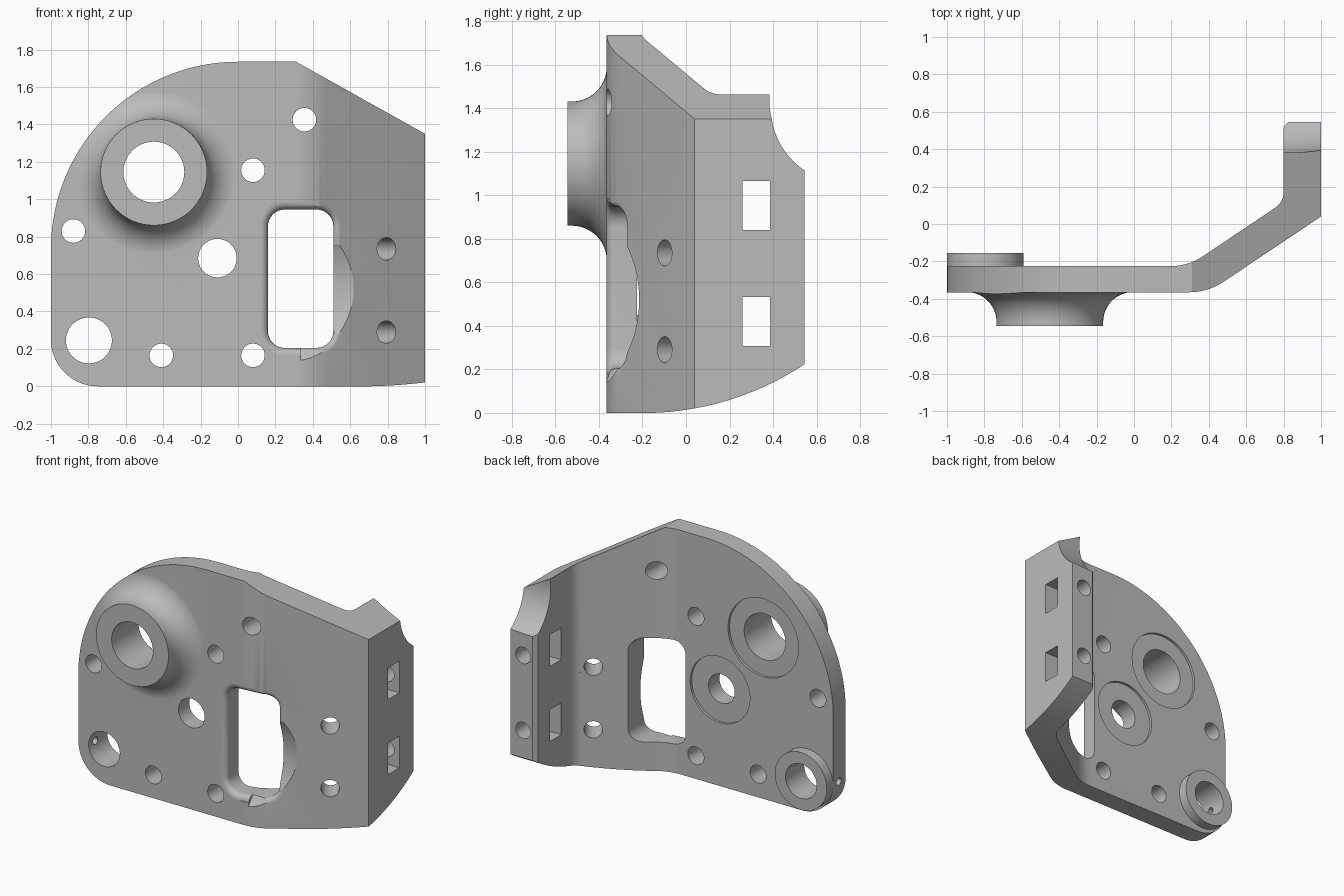
import bpy, bmesh
from math import sin, cos, pi, tan
from mathutils import Vector

if "Cube" in bpy.data.objects:
    bpy.data.objects.remove(bpy.data.objects["Cube"])

grey = bpy.data.materials.new("plain_grey")
grey.use_nodes = True
colour = (0.5, 0.5, 0.5, 1)
grey.diffuse_color = colour
grey.node_tree.nodes["Principled BSDF"].inputs["Base Color"].default_value = colour


def loft(name, rings):
    """Closed solid skinned through rings of equal point count."""
    bm = bmesh.new()
    loops = [[bm.verts.new(p) for p in ring] for ring in rings]
    n = len(loops[0])
    for a, b in zip(loops, loops[1:]):
        for i in range(n):
            j = (i + 1) % n
            bm.faces.new((a[i], a[j], b[j], b[i]))
    bm.faces.new(loops[0][::-1])
    bm.faces.new(loops[-1])
    bmesh.ops.recalc_face_normals(bm, faces=bm.faces)
    mesh = bpy.data.meshes.new(name)
    bm.to_mesh(mesh)
    bm.free()
    mesh.materials.append(grey)
    ob = bpy.data.objects.new(name, mesh)
    bpy.context.collection.objects.link(ob)
    return ob


PLACE = {"x": lambda a, b, t: (t, a, b),
         "y": lambda a, b, t: (a, t, b),
         "z": lambda a, b, t: (a, b, t)}


def prism(name, outline, axis, lo, hi):
    return loft(name, [[PLACE[axis](a, b, t) for a, b in outline] for t in (lo, hi)])


def rounded(corners, steps=10):
    """Outline from (a, b, radius) corners; radius 0 stays sharp."""
    out = []
    for i, (a, b, r) in enumerate(corners):
        p = Vector((a, b))
        if not r:
            out.append(p)
            continue
        u = (Vector(corners[i - 1][:2]) - p).normalized()
        v = (Vector(corners[(i + 1) % len(corners)][:2]) - p).normalized()
        half = u.angle(v) / 2
        centre = p + (u + v).normalized() * r / sin(half)
        start = p + u * r / tan(half) - centre
        end = p + v * r / tan(half) - centre
        total = start.angle(end)
        for k in range(steps + 1):
            w = total * k / steps
            out.append(centre + (start * sin(total - w) + end * sin(w)) / sin(total))
    return out


def rod(name, start, end, r, r2=None, n=40):
    start, end = Vector(start), Vector(end)
    d = (end - start).normalized()
    u = d.orthogonal().normalized()
    v = d.cross(u)
    turn = [(cos(2 * pi * i / n), sin(2 * pi * i / n)) for i in range(n)]
    return loft(name, [[c + q * (u * s + v * t) for s, t in turn]
                       for c, q in ((start, r), (end, r2 or r))])


def combine(target, tool, operation):
    mod = target.modifiers.new("join", "BOOLEAN")
    mod.operation, mod.solver, mod.object = operation, "EXACT", tool
    bpy.context.view_layer.objects.active = target
    bpy.ops.object.modifier_apply(modifier=mod.name)
    bpy.data.objects.remove(tool)


def cut(tool):
    combine(bracket, tool, "DIFFERENCE")


# Bent plate: plan profile
FRONT, BACK, SLOPE = -0.365, -0.225, 0.67
bracket = prism("bent_bracket", rounded([
    (-1, FRONT, 0), (0.395, FRONT, 0.33), (1, 0.04, 0), (1, 0.545, 0),
    (0.825, 0.545, 0), (0.8, 0.52, 0), (0.8, 0.117, 0.1), (0.29, BACK, 0.3),
    (-1, BACK, 0)]), "z", -0.1, 2)

# Flared boss
bx, bz = -0.45, 1.145
profile = [(0.285, -0.545)]
for k in range(13):
    a = pi / 2 * k / 12
    profile.append((0.445 - 0.16 * cos(a), -0.524 + 0.16 * sin(a)))
profile.append((0.445, -0.3))
N = 64
boss = loft("boss", [[(bx + r * cos(2 * pi * i / N), y, bz + r * sin(2 * pi * i / N))
                      for i in range(N)] for r, y in profile])
combine(bracket, boss, "UNION")

# Trim to the front silhouette, then to the side silhouette
combine(bracket, prism("front_outline", rounded([
    (-1, 0, 0.25), (1.1, 0, 0), (1.1, 1.294, 0), (0.31, 1.735, 0),
    (-1, 1.735, 1)], 40), "y", -1, 1), "INTERSECT")
R = 1.346
belly = [(-0.2 + R * sin(a), R - R * cos(a)) for a in [0.6 * k / 20 for k in range(21)]]
combine(bracket, prism("side_outline", [(-0.8, -0.001)] + [(y, z - 0.001) for y, z in belly]
                       + [(0.8, 2), (-0.8, 2)], "x", -1.2, 1.2), "INTERSECT")
cut(rod("flange_notch", (0.7, 0.715, 1.4), (1.1, 0.74, 1.4), 0.343, n=80))
cut(prism("notch_opening", [(0.39, 1.4), (0.8, 1.4), (0.8, 1.6), (0.39, 1.6)], "x", 0.7, 1.1))

# Raised ring on the back, with a cross-drilled pin hole
combine(bracket, rod("back_ring", (-0.795, -0.3, 0.245), (-0.795, -0.155, 0.245), 0.204, n=64), "UNION")
cut(rod("pin_hole", (-1.1, -0.29, 0.245), (-0.8, -0.29, 0.245), 0.027, n=20))

# Straight holes through the plate
for x, z, r in [(bx, bz, 0.163), (-0.11, 0.685, 0.103), (-0.797, 0.245, 0.123),
                (0.355, 1.425, 0.063), (0.08, 1.155, 0.063), (-0.88, 0.83, 0.063),
                (-0.41, 0.165, 0.063), (0.08, 0.165, 0.063)]:
    cut(rod("hole", (x, -0.8, z), (x, 0.1, z), r))

# Shallow round recesses on the back
for x, z, r in [(bx, bz, 0.277), (-0.11, 0.685, 0.235)]:
    cut(rod("recess", (x, BACK - 0.018, z), (x, -0.1, z), r, n=64))

# Bolt holes square to the sloped wall, with spot faces behind
n = Vector((SLOPE, -1, 0)).normalized()
for z in (0.29, 0.735):
    p = Vector((0.795, -0.1, z))
    cut(rod("slope_hole", p + n * 0.1, p - n * 0.26, 0.06))
    cut(rod("spot_face", p - n * 0.178, p - n * 0.28, 0.095))

# Nut pockets through the flange and bolt holes from its end
for z in (0.42, 0.953):
    cut(prism("pocket", [(0.26, z - 0.113), (0.385, z - 0.113),
                         (0.385, z + 0.113), (0.26, z + 0.113)], "x", 0.7, 1.1))
    cut(rod("end_hole", (0.9, 0.32, z), (0.9, 0.7, z), 0.058))

# Window with a softened front rim that follows the bend
def window_ring(grow, depth):
    x0, x1, z0, z1 = 0.16 - grow, 0.51 + grow, 0.205 - grow, 0.945 + grow
    r = 0.09 + grow
    return [(x, max(FRONT, 0.04 - (1 - x) * SLOPE) + depth, z) for x, z in
            rounded([(x0, z0, r), (x1, z0, r), (x1, z1, r), (x0, z1, r)], 8)]


rim = 0.04
rings = [window_ring(rim, -0.1)]
for k in range(7):
    a = pi / 2 * k / 6
    rings.append(window_ring(rim * (1 - sin(a)), rim * (1 - cos(a))))
rings.append(window_ring(0, 0.5))
cut(loft("window", rings))

# Curved clearance beside the window
cut(rod("clearance", (0.335, -0.78, 0.52), (0.75, -0.78, 0.52), 0.565, n=128))

bpy.ops.object.select_all(action="DESELECT")
bracket.select_set(True)
bpy.context.view_layer.objects.active = bracket
bpy.ops.object.shade_smooth_by_angle(angle=0.45)
